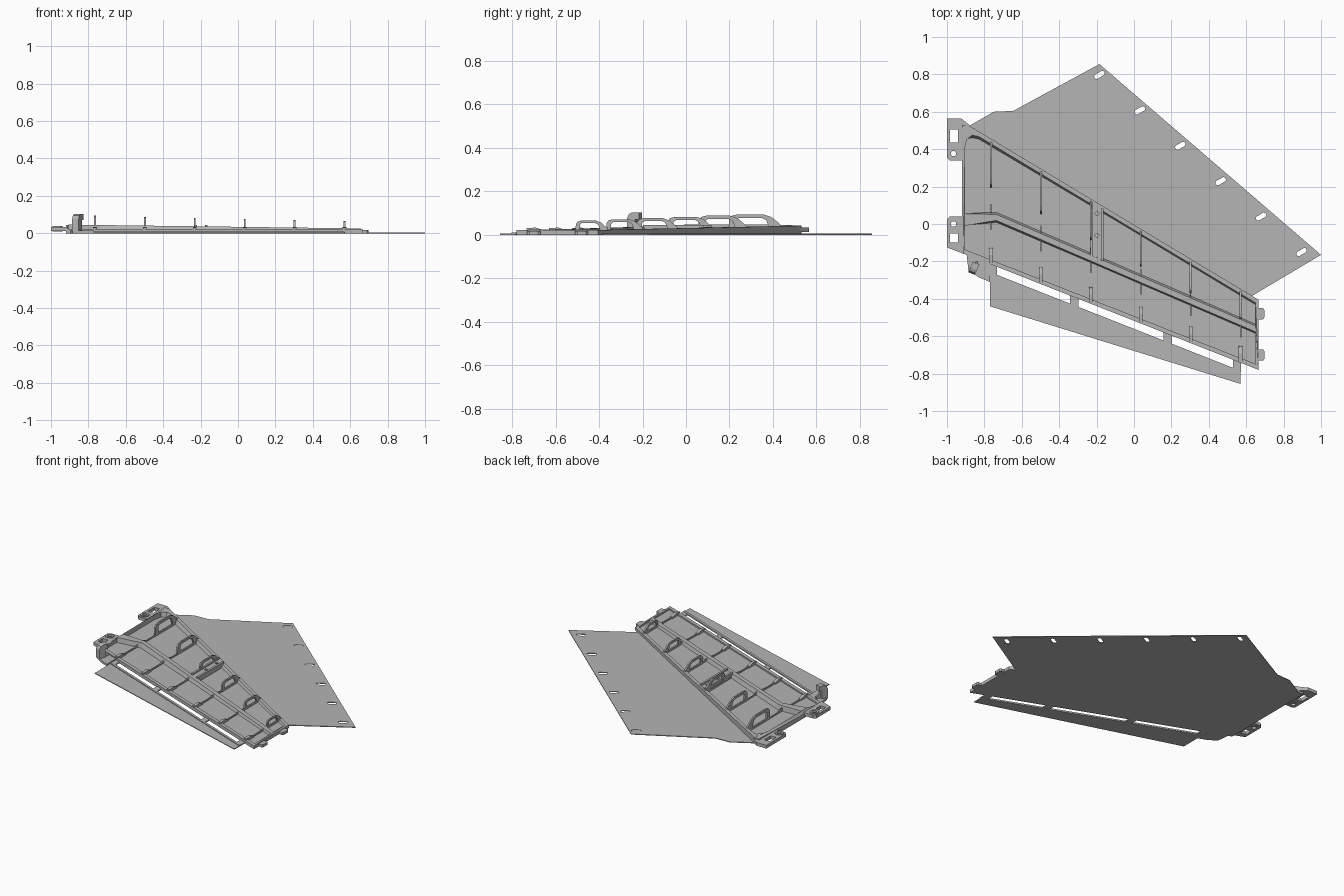
import bpy, bmesh, math
from mathutils import Vector

cube = bpy.data.objects.get("Cube")
if cube:
    bpy.data.objects.remove(cube, do_unlink=True)

grey = bpy.data.materials.new("plain_grey")
grey.use_nodes = True
tone = (0.46, 0.46, 0.46, 1)
grey.diffuse_color = tone
grey.node_tree.nodes["Principled BSDF"].inputs["Base Color"].default_value = tone


# Guide lines of the panel in plan
def back(x):
    return 0.525 - 0.6016 * (x + 0.88)


def front(x):
    return -0.155 - 0.394 * (x + 0.92)


def mid(x):
    return 0.035 - 0.43 * (x + 0.735)


def prism(name, loops, lo, hi, axis="z", shape=None):
    """Extrude an outline, with any further loops as holes, along z or x."""
    curve = bpy.data.curves.new(name, "CURVE")
    curve.dimensions = "2D"
    curve.fill_mode = "BOTH"
    curve.extrude = (hi - lo) / 2
    for loop in loops:
        spline = curve.splines.new("POLY")
        spline.points.add(len(loop) - 1)
        for point, (u, v) in zip(spline.points, loop):
            point.co = (u, v, 0, 1)
        spline.use_cyclic_u = True
    temp = bpy.data.objects.new(name + "_outline", curve)
    bpy.context.collection.objects.link(temp)
    deps = bpy.context.evaluated_depsgraph_get()
    mesh = bpy.data.meshes.new_from_object(temp.evaluated_get(deps))
    bpy.data.objects.remove(temp, do_unlink=True)
    bpy.data.curves.remove(curve)
    bm = bmesh.new()
    bm.from_mesh(mesh)
    bmesh.ops.remove_doubles(bm, verts=bm.verts, dist=1e-5)
    for vert in bm.verts:
        u, v, w = vert.co
        w += (lo + hi) / 2
        vert.co = (w, u, v) if axis == "x" else (u, v, w)
        if shape:
            vert.co = shape(vert.co.copy())
    bmesh.ops.recalc_face_normals(bm, faces=bm.faces)
    for face in bm.faces:
        face.smooth = False
    bm.to_mesh(mesh)
    bm.free()
    mesh.materials.clear()
    mesh.materials.append(grey)
    ob = bpy.data.objects.new(name, mesh)
    bpy.context.collection.objects.link(ob)
    return ob


def rect(x0, x1, y0, y1):
    return [(x0, y0), (x1, y0), (x1, y1), (x0, y1)]


def slot(cx, cy, half, r, angle, steps=16):
    """Stadium outline; a circle when half is zero."""
    pts = []
    for i in range(steps):
        a = 2 * math.pi * (i + 0.5) / steps
        u = r * math.cos(a) + math.copysign(half, math.cos(a))
        v = r * math.sin(a)
        pts.append((cx + u * math.cos(angle) - v * math.sin(angle),
                    cy + u * math.sin(angle) + v * math.cos(angle)))
    return pts


def band(x0, x1, line, near, far):
    """Strip that follows a guide line between two offsets."""
    return [(x0, line(x0) + near), (x1, line(x1) + near),
            (x1, line(x1) + far), (x0, line(x0) + far)]


# Thin rear sheet with a row of slots
first, last = Vector((-0.185, 0.797)), Vector((0.896, -0.15))
slots = [slot(*first.lerp(last, i / 5), 0.017, 0.013, math.radians(30)) for i in range(6)]
prism("rear_sheet", [[(-0.88, 0.525), (-0.75, 0.6), (-0.645, 0.605), (-0.185, 0.855),
                      (1, -0.165), (0.63, -0.385)]] + slots, 0, 0.005)

# Panel floor
body = [(-0.92, 0.53), (-0.88, 0.525), (0.666, -0.405), (0.666, -0.78), (-0.92, -0.155)]
prism("panel_floor", [body], 0, 0.012)


# Frame with two pockets: tapering height, low front lip, drafted pocket walls
def frame_shape(co):
    x, y, z = co
    if z > 0.02:
        co.z = 0.046 - 0.013 * (x + 0.9)
        if y < front(x) + 0.05:
            co.z = 0.022
        elif y > back(x) - 0.08:
            co.z -= 0.004
    else:
        if 0.02 < back(x) - y < 0.07:
            co.y -= 0.018
        if abs(y - mid(x)) < 0.05 and -0.8 < x < 0.66:
            co.y += math.copysign(0.014, y - mid(x))
    return co


rear_pocket = [(-0.905, 0.055), (-0.905, 0.4), (-0.895, 0.45), (-0.865, 0.475), (-0.83, 0.468),
               (0.65, -0.422), (0.65, mid(0.65) + 0.016), (-0.735, mid(-0.735) + 0.016)]
front_pocket = [(-0.905, -0.01), (-0.735, mid(-0.735) - 0.016), (0.65, mid(0.65) - 0.016),
                (0.65, front(0.65) + 0.025), (-0.905, front(-0.905) + 0.025)]
prism("panel_frame", [body, rear_pocket, front_pocket], 0.002, 0.04, shape=frame_shape)

# Mounting ears on the left end, with square windows and bolt bosses
ears = {
    "rear_ear": ([(-0.91, 0.34), (-0.985, 0.34), (-1, 0.355), (-1, 0.565), (-0.925, 0.565),
                  (-0.875, 0.525), (-0.91, 0.5)], 0.376, 0.435, 0.505),
    "front_ear": ([(-0.91, -0.16), (-1, -0.125), (-1, 0.025), (-0.985, 0.04),
                   (-0.91, 0.04)], 0, -0.1, -0.05),
}
for name, (outline, cy, y0, y1) in ears.items():
    bore = slot(-0.965, cy, 0, 0.014, 0)
    prism(name, [outline, rect(-0.983, -0.942, y0, y1), bore], 0.012, 0.034)
    prism(name + "_boss", [slot(-0.965, cy, 0, 0.028, 0), bore], 0.01, 0.04)

# Tabs on the right end
for y in (-0.48, -0.7):
    prism("end_tab", [[(0.66, y - 0.03), (0.69, y - 0.03), (0.697, y - 0.02),
                       (0.697, y + 0.02), (0.69, y + 0.03), (0.66, y + 0.03)]], 0, 0.018)

# Cross ribs: rear handle arches, low webs, front fillets and end blocks
for i in range(6):
    x = -0.765 + 0.267 * i
    t = i / 5
    top = 0.094 - 0.029 * t
    length = 0.25 - 0.1 * t
    yb, ym, yf = back(x) - 0.012, mid(x), front(x) + 0.02

    arch = [(0, 0.008), (0, 0.035), (-0.08, 0.6 * top), (-0.2, 0.86 * top), (-0.36, top),
            (-0.82, top), (-0.93, 0.93 * top), (-0.98, 0.75 * top), (-1, 0.008)]
    hole = [(-0.24, 0.025), (-0.3, 0.72 * top), (-0.38, 0.82 * top), (-0.8, 0.82 * top),
            (-0.86, 0.7 * top), (-0.86, 0.025)]
    prism("rib_arch", [[(yb + u * length, z) for u, z in arch],
                       [(yb + u * length, z) for u, z in hole]], x - 0.005, x + 0.005, "x")
    prism("rib_web", [[(yb, 0.008), (yb, 0.02), (ym + 0.06, 0.02), (ym + 0.015, 0.036 - 0.01 * t),
                       (ym, 0.008)]], x - 0.003, x + 0.003, "x")
    prism("front_rib", [[(ym, 0.008), (ym, 0.04 - 0.014 * t), (ym - 0.03, 0.028 - 0.006 * t),
                         (ym - 0.08, 0.02), (yf, 0.02), (yf, 0.008)]], x - 0.004, x + 0.004, "x")
    prism("front_block", [[(yf - 0.012, 0.008), (yf - 0.012, 0.03), (yf + 0.03, 0.033),
                           (yf + 0.065, 0.022), (yf + 0.07, 0.008)]], x - 0.01, x + 0.01, "x")

# Twin-walled box across the rear pocket
for x in (-0.226, -0.17):
    prism("box_wall", [[(back(x) - 0.015, 0.008), (back(x) - 0.015, 0.045),
                        (mid(x) + 0.01, 0.045), (mid(x) + 0.01, 0.008)]],
          x - 0.007, x + 0.007, "x")
prism("box_cover", [[(-0.226, back(-0.226) - 0.015), (-0.17, back(-0.17) - 0.015),
                     (-0.17, mid(-0.17) + 0.01), (-0.226, mid(-0.226) + 0.01)],
                    slot(-0.198, 0.055, 0, 0.01, 0), slot(-0.198, -0.06, 0, 0.01, 0)],
      0.028, 0.036)

# Thin front sheet, its raised hinge edge and the bridges across the gap
prism("front_sheet", [[(-0.77, front(-0.77) - 0.045), (-0.77, -0.44), (0.57, -0.855),
                       (0.57, front(0.57) - 0.045)]], 0, 0.005)
prism("hinge_edge", [band(-0.77, 0.57, front, -0.043, -0.06)], 0.001, 0.01)
for x in (-0.755, -0.32, 0.18, 0.55):
    prism("hinge_bridge", [band(x - 0.022, x + 0.022, front, 0.005, -0.05)], 0.0005, 0.008)

# Upright hook beside the front edge
prism("hook_base", [[(-0.895, -0.16), (-0.885, -0.25), (-0.83, -0.285), (-0.77, -0.31),
                     (-0.77, -0.21)]], 0, 0.015)


def lean(co):
    co.x += 0.4 * (co.y + 0.24)
    co.y -= 0.4 * (co.x + 0.855)
    return co


hook = [(-0.27, 0.01), (-0.27, 0.075), (-0.26, 0.095), (-0.24, 0.103), (-0.205, 0.103),
        (-0.205, 0.07), (-0.225, 0.07), (-0.225, 0.01)]
prism("hook", [hook], -0.875, -0.84, "x", lean)
prism("hook_fin", [[(-0.225, 0.01), (-0.225, 0.06), (-0.195, 0.03), (-0.195, 0.01)]],
      -0.862, -0.852, "x", lean)
